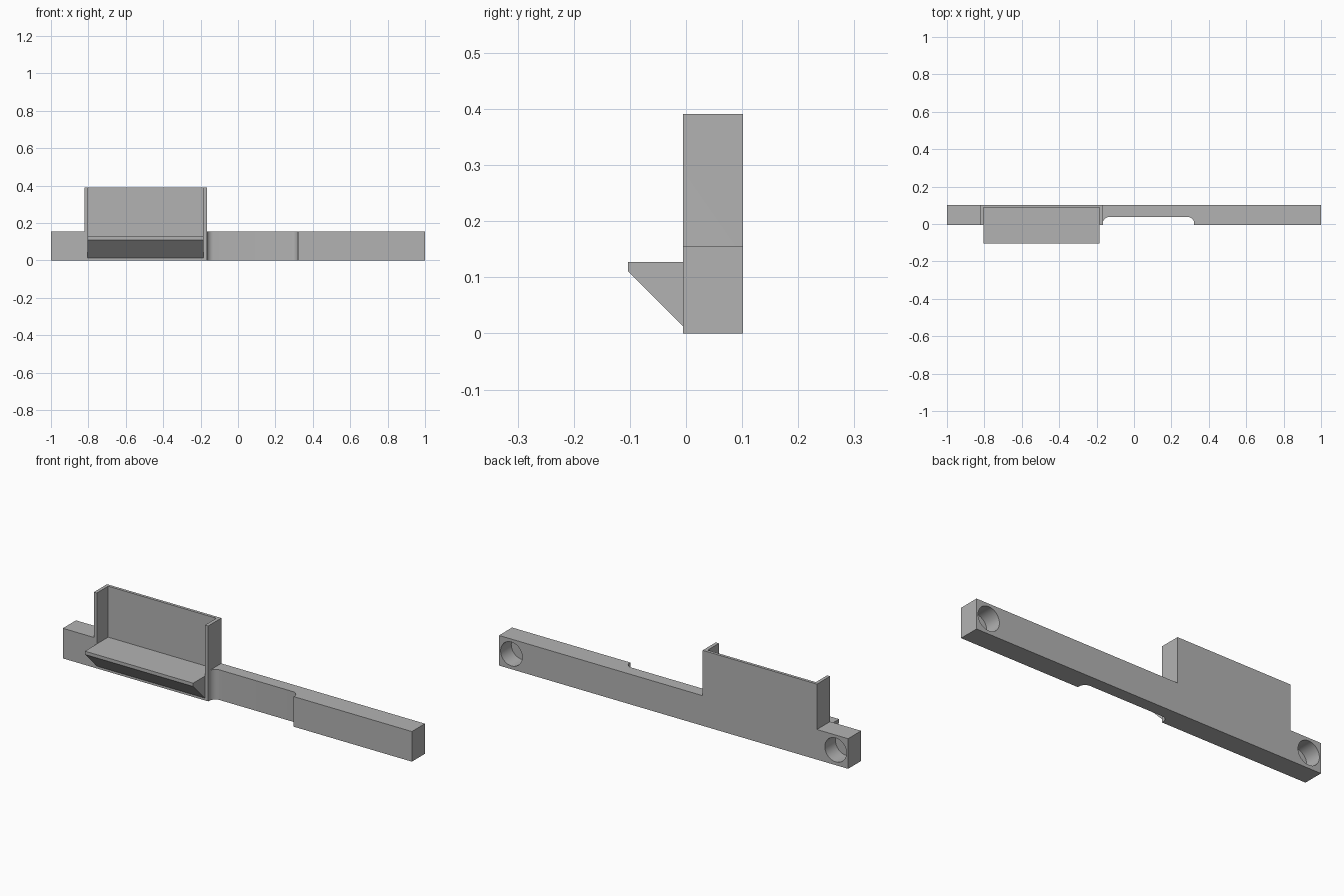
import bpy, bmesh, math
from mathutils import Vector

if "Cube" in bpy.data.objects:
    bpy.data.objects.remove(bpy.data.objects["Cube"])

grey = bpy.data.materials.new("grey plastic")
grey.diffuse_color = (0.45, 0.45, 0.45, 1)
grey.use_nodes = True
grey.node_tree.nodes["Principled BSDF"].inputs["Base Color"].default_value = grey.diffuse_color


def prism(name, points, offset):
    """Closed prism: a planar outline of 3D points swept along offset."""
    bm = bmesh.new()
    face = bm.faces.new([bm.verts.new(p) for p in points])
    swept = bmesh.ops.extrude_face_region(bm, geom=[face])["geom"]
    bmesh.ops.translate(bm, vec=Vector(offset),
                        verts=[g for g in swept if isinstance(g, bmesh.types.BMVert)])
    bmesh.ops.recalc_face_normals(bm, faces=bm.faces)
    mesh = bpy.data.meshes.new(name)
    bm.to_mesh(mesh)
    bm.free()
    mesh.materials.append(grey)
    ob = bpy.data.objects.new(name, mesh)
    bpy.context.collection.objects.link(ob)
    return ob


def cut(target, cutter):
    mod = target.modifiers.new(cutter.name, 'BOOLEAN')
    mod.operation = 'DIFFERENCE'
    mod.solver = 'EXACT'
    mod.object = cutter
    cutter.hide_render = True
    cutter.hide_set(True)


FRONT, BACK = -0.005, 0.102
BAR_TOP, TOP = 0.156, 0.391
LEFT, RIGHT = -0.822, -0.167      # holder sides
IN_L, IN_R = -0.805, -0.185       # inside of the holder
SHELF = 0.127

# Bar and holder block as one stepped outline
outline = [(-1, 0), (1, 0), (1, BAR_TOP), (RIGHT, BAR_TOP), (RIGHT, TOP),
           (LEFT, TOP), (LEFT, BAR_TOP), (-1, BAR_TOP)]
body = prism("bar_and_holder", [(x, FRONT, z) for x, z in outline], (0, BACK - FRONT, 0))

# Holder pocket, open to the front and the top
cut(body, prism("pocket_cutter",
                [(IN_L, -0.1, SHELF), (IN_R, -0.1, SHELF), (IN_R, -0.1, 0.6), (IN_L, -0.1, 0.6)],
                (0, 0.187, 0)))

# Front recess with rounded inner corners
x0, x1, depth, r = RIGHT, 0.322, 0.038, 0.036
arc = [(x1, -0.1)]
for cx, start in ((x1 - r, 0), (x0 + r, 90)):
    for i in range(9):
        a = math.radians(start + i * 90 / 8)
        arc.append((cx + r * math.cos(a), depth - r + r * math.sin(a)))
arc.append((x0, -0.1))
cut(body, prism("recess_cutter", [(x, y, -0.1) for x, y in arc], (0, 0, 0.4)))

# Blind round holes in the back near both ends
for side, x in (("left", -0.929), ("right", 0.929)):
    ring = [(x + 0.062 * math.cos(i * math.tau / 32), 0.2,
             0.079 + 0.062 * math.sin(i * math.tau / 32)) for i in range(32)]
    cut(body, prism(side + "_hole_cutter", ring, (0, -0.185, 0)))

# Wedge lip continuing the shelf to the front
lip = [(FRONT, 0.012), (-0.103, 0.11), (-0.103, SHELF), (FRONT, SHELF)]
prism("front_lip", [(IN_L, y, z) for y, z in lip], (IN_R - IN_L, 0, 0))

# Smooth only the rounded surfaces once the cuts are applied
bpy.context.view_layer.objects.active = body
body.select_set(True)
for mod in list(body.modifiers):
    bpy.ops.object.modifier_apply(modifier=mod.name)
bpy.ops.object.shade_smooth_by_angle(angle=math.radians(30))
for ob in list(bpy.data.objects):
    if ob.name.endswith("cutter"):
        bpy.data.objects.remove(ob)
